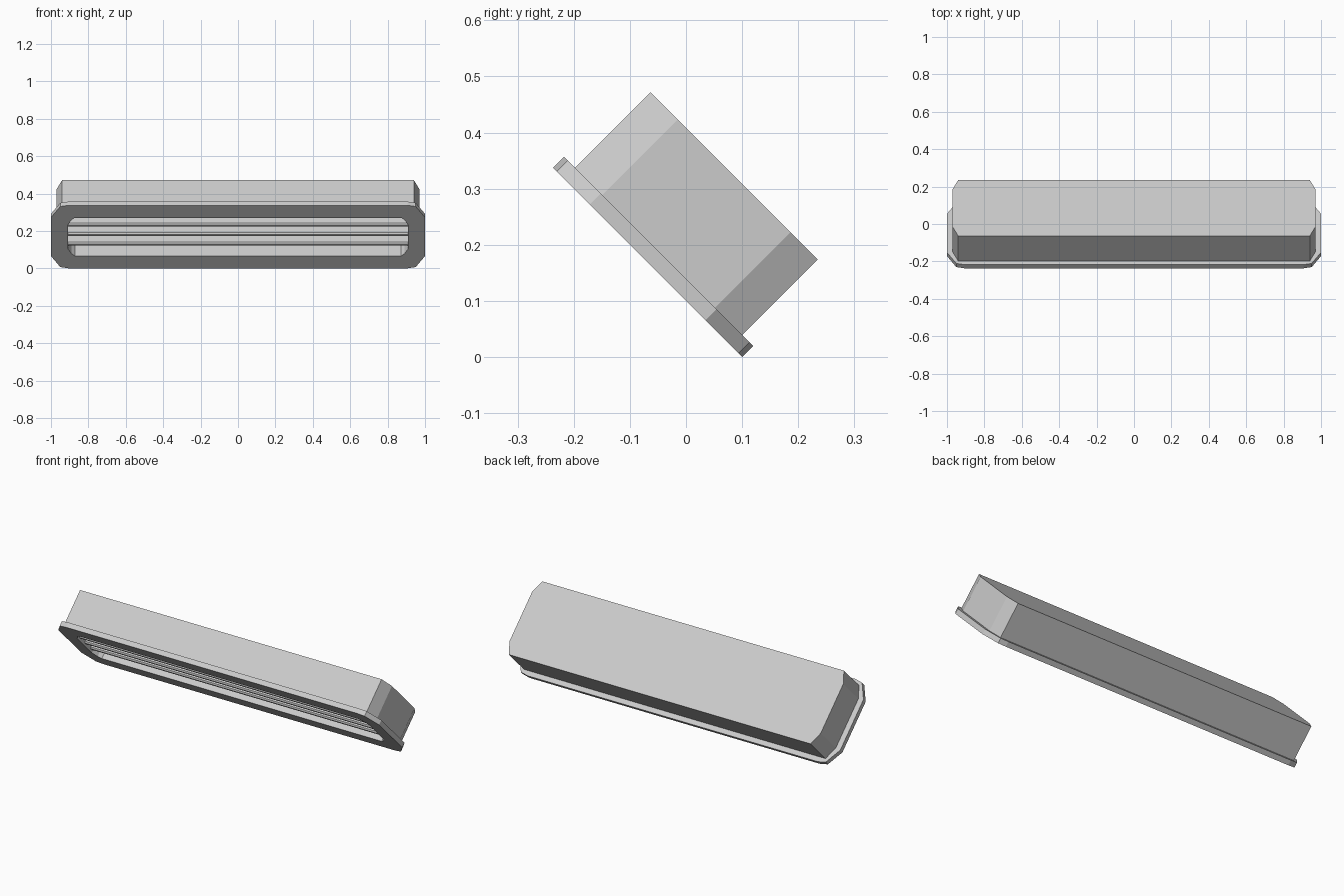
import bpy, bmesh, math

if "Cube" in bpy.data.objects:
    bpy.data.objects.remove(bpy.data.objects["Cube"])

S = math.sqrt(0.5)
Y0, Z0 = -0.0685, 0.1685   # centre of the tilted front face


def place(x, v, n):
    """Tilted frame: v runs up the face, n runs back into the body."""
    return (x, Y0 + (n - v) * S, Z0 + (n + v) * S)


def ring(corner, n):
    """Mirror a quarter outline into a full closed loop at depth n."""
    q = corner
    pts = list(q)
    pts += [(-x, v) for x, v in reversed(q)]
    pts += [(-x, -v) for x, v in q]
    pts += [(x, -v) for x, v in reversed(q)]
    return [place(x, v, n) for x, v in pts]


def loft(name, rings):
    """Skin successive loops and cap both ends."""
    bm = bmesh.new()
    loops = [[bm.verts.new(p) for p in r] for r in rings]
    for a, b in zip(loops, loops[1:]):
        for i in range(len(a)):
            j = (i + 1) % len(a)
            bm.faces.new((a[i], a[j], b[j], b[i]))
    bm.faces.new(loops[0])
    bm.faces.new(loops[-1])
    bmesh.ops.recalc_face_normals(bm, faces=bm.faces)
    me = bpy.data.meshes.new(name)
    bm.to_mesh(me)
    bm.free()
    ob = bpy.data.objects.new(name, me)
    bpy.context.collection.objects.link(ob)
    return ob


# Quarter outlines of the chamfered shapes (x, v)
flange = [(1.0, 0.146), (0.95, 0.229), (0.905, 0.2383)]
body = [(0.97, 0.142), (0.94, 0.211), (0.895, 0.211)]
opening = [(0.909, 0.092), (0.89, 0.128), (0.872, 0.144)]

# Housing: recess floor, opening, flange rim, box body, back
loft("vent_housing", [
    ring(opening, 0.15),
    ring(opening, 0.0),
    ring(flange, 0.0),
    ring(flange, 0.028),
    ring(body, 0.028),
    ring(body, 0.218),
])

# Three louvre slats with bevelled front and rear edges (n, v)
t = 0.012
profile = [(0.012, -t / 2), (0.012, t / 2), (0.02, t), (0.088, t),
           (0.096, t / 2), (0.096, -t / 2), (0.088, -t), (0.02, -t)]
for k in (-1, 0, 1):
    loft(f"slat_{k + 2}", [
        [place(x, k * 0.0725 + v, n) for n, v in profile]
        for x in (-0.909, 0.909)
    ])
